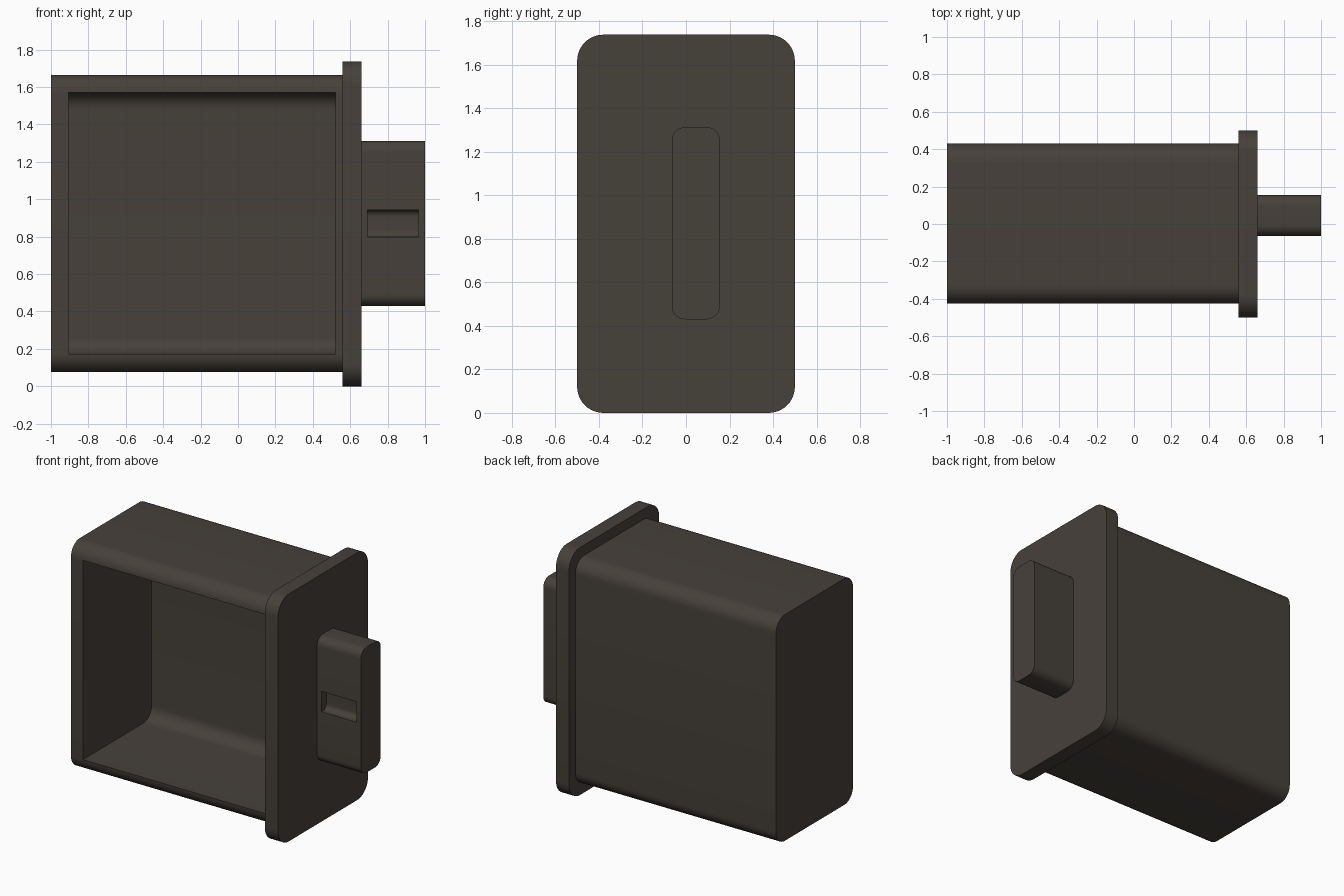
import bpy, bmesh, math

if "Cube" in bpy.data.objects:
    bpy.data.objects.remove(bpy.data.objects["Cube"])

mat = bpy.data.materials.new("dark warm grey")
mat.diffuse_color = (0.062, 0.052, 0.042, 1)
mat.use_nodes = True
mat.node_tree.nodes["Principled BSDF"].inputs["Base Color"].default_value = mat.diffuse_color


def bar(name, x, y, z, r_front, r_back):
    """Bar along x with a rounded y-z section; front (-y) and back radii may differ."""
    corners = [(y[1], z[1], -1, -1, 0, r_back), (y[0], z[1], 1, -1, 90, r_front),
               (y[0], z[0], 1, 1, 180, r_front), (y[1], z[0], -1, 1, 270, r_back)]
    pts = []
    for cy, cz, sy, sz, start, r in corners:
        steps = 10 if r > 0 else 0
        for i in range(steps + 1):
            a = math.radians(start + 90 * i / max(steps, 1))
            pts.append((cy + sy * r + r * math.cos(a), cz + sz * r + r * math.sin(a)))
    bm = bmesh.new()
    face = bm.faces.new([bm.verts.new((x[0], p[0], p[1])) for p in pts])
    ext = bmesh.ops.extrude_face_region(bm, geom=[face])
    moved = [v for v in ext["geom"] if isinstance(v, bmesh.types.BMVert)]
    bmesh.ops.translate(bm, verts=moved, vec=(x[1] - x[0], 0, 0))
    bm.normal_update()
    bmesh.ops.recalc_face_normals(bm, faces=bm.faces)
    mesh = bpy.data.meshes.new(name)
    bm.to_mesh(mesh)
    bm.free()
    mesh.materials.append(mat)
    obj = bpy.data.objects.new(name, mesh)
    bpy.context.collection.objects.link(obj)
    return obj


def carve(obj, cutter):
    """Cut a pocket, apply it and remove the cutter."""
    mod = obj.modifiers.new("pocket", "BOOLEAN")
    mod.operation, mod.solver, mod.object = "DIFFERENCE", "EXACT", cutter
    bpy.context.view_layer.objects.active = obj
    bpy.ops.object.modifier_apply(modifier=mod.name)
    bpy.data.objects.remove(cutter)


# Housing with a deep pocket open to the front
housing = bar("housing", (-1, 0.56), (-0.425, 0.43), (0.077, 1.665), 0.097, 0.097)
carve(housing, bar("housing_cutter", (-0.907, 0.52), (-0.7, 0.337), (0.172, 1.57), 0, 0.09))

# Flange plate
flange = bar("flange", (0.558, 0.66), (-0.5, 0.5), (0, 1.737), 0.12, 0.12)

# Plug tongue with a small latch recess on its front
plug = bar("plug", (0.655, 1), (-0.065, 0.155), (0.43, 1.312), 0.06, 0.06)
carve(plug, bar("latch_cutter", (0.693, 0.965), (-0.2, -0.01), (0.798, 0.942), 0, 0.035))

# Smooth rounded edges, keep hard corners
for obj in (housing, flange, plug):
    bpy.ops.object.select_all(action="DESELECT")
    obj.select_set(True)
    bpy.context.view_layer.objects.active = obj
    bpy.ops.object.shade_smooth_by_angle(angle=math.radians(30))
